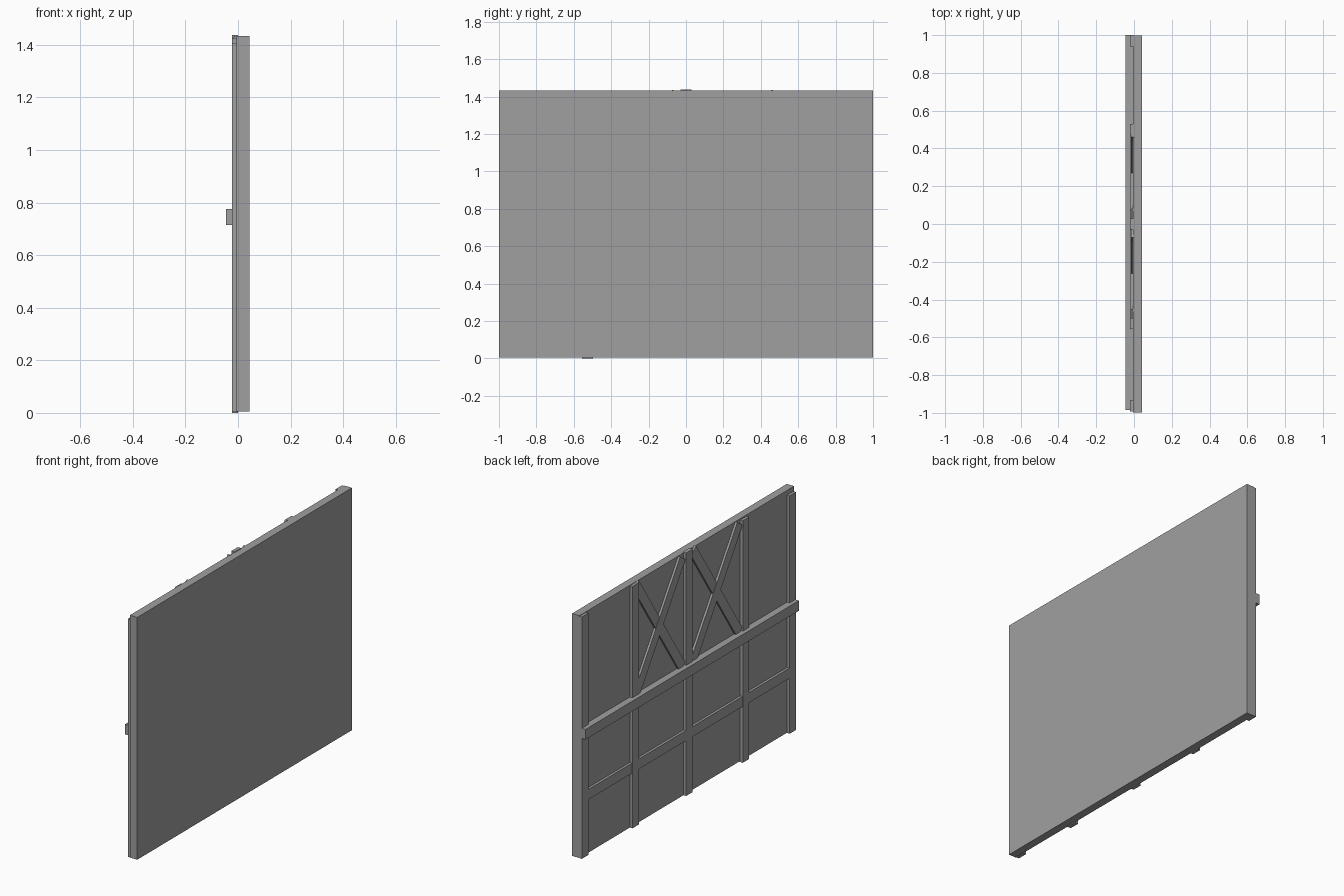
import bpy
from mathutils import Matrix, Vector
from math import atan2

cube = bpy.data.objects.get("Cube")
if cube:
    bpy.data.objects.remove(cube, do_unlink=True)

GREY = (0.35, 0.35, 0.35, 1)
grey = bpy.data.materials.new("plain grey")
grey.use_nodes = True
grey.diffuse_color = GREY
grey.node_tree.nodes["Principled BSDF"].inputs["Base Color"].default_value = GREY

INNER = 0.0      # timbers are let slightly into the panel


def box(name, x, y, z):
    """Flat-shaded box spanning the given (min, max) ranges."""
    bpy.ops.mesh.primitive_cube_add(size=1)
    ob = bpy.context.object
    ob.name = name
    size = Matrix.Diagonal((x[1] - x[0], y[1] - y[0], z[1] - z[0], 1))
    centre = Vector((sum(x) / 2, sum(y) / 2, sum(z) / 2))
    ob.data.transform(Matrix.Translation(centre) @ size)
    ob.data.materials.append(grey)
    return ob


def brace(name, top, bottom, front):
    """Diagonal timber between two (y, z) points."""
    a, b = Vector((0, *top)), Vector((0, *bottom))
    d = a - b
    half = d.length / 2
    ob = box(name, (front, INNER), (-half, half), (-0.03, 0.03))
    turn = Matrix.Rotation(atan2(d.z, d.y), 4, 'X')
    ob.data.transform(Matrix.Translation((a + b) / 2) @ turn)
    return ob


# Wall panel
box("wall_panel", (-0.005, 0.043), (-0.999, 0.999), (0.006, 1.433))

# Upright posts
posts = {
    "back_post": (0.97, 0.006, 1.43),
    "back_middle_post": (0.5, 0.006, 1.43),
    "centre_post": (0.0, 0.006, 1.437),
    "front_middle_post": (-0.527, 0.0, 1.425),
    "front_post": (-0.963, 0.004, 1.405),
}
for name, (y, low, high) in posts.items():
    box(name, (-0.022, INNER), (y - 0.03, y + 0.03), (low, high))

# Horizontal rails
box("middle_rail", (-0.046, INNER), (-0.985, 1.0), (0.715, 0.775))
box("lower_rail", (-0.020, INNER), (-0.95, 1.0), (0.33, 0.39))

# Crossed braces in the two upper bays
for bay, y in (("back", 0.27), ("front", -0.262)):
    brace(bay + "_falling_brace", (y + 0.215, 1.42), (y - 0.215, 0.775), -0.016)
    brace(bay + "_rising_brace", (y - 0.215, 1.415), (y + 0.215, 0.775), -0.018)
